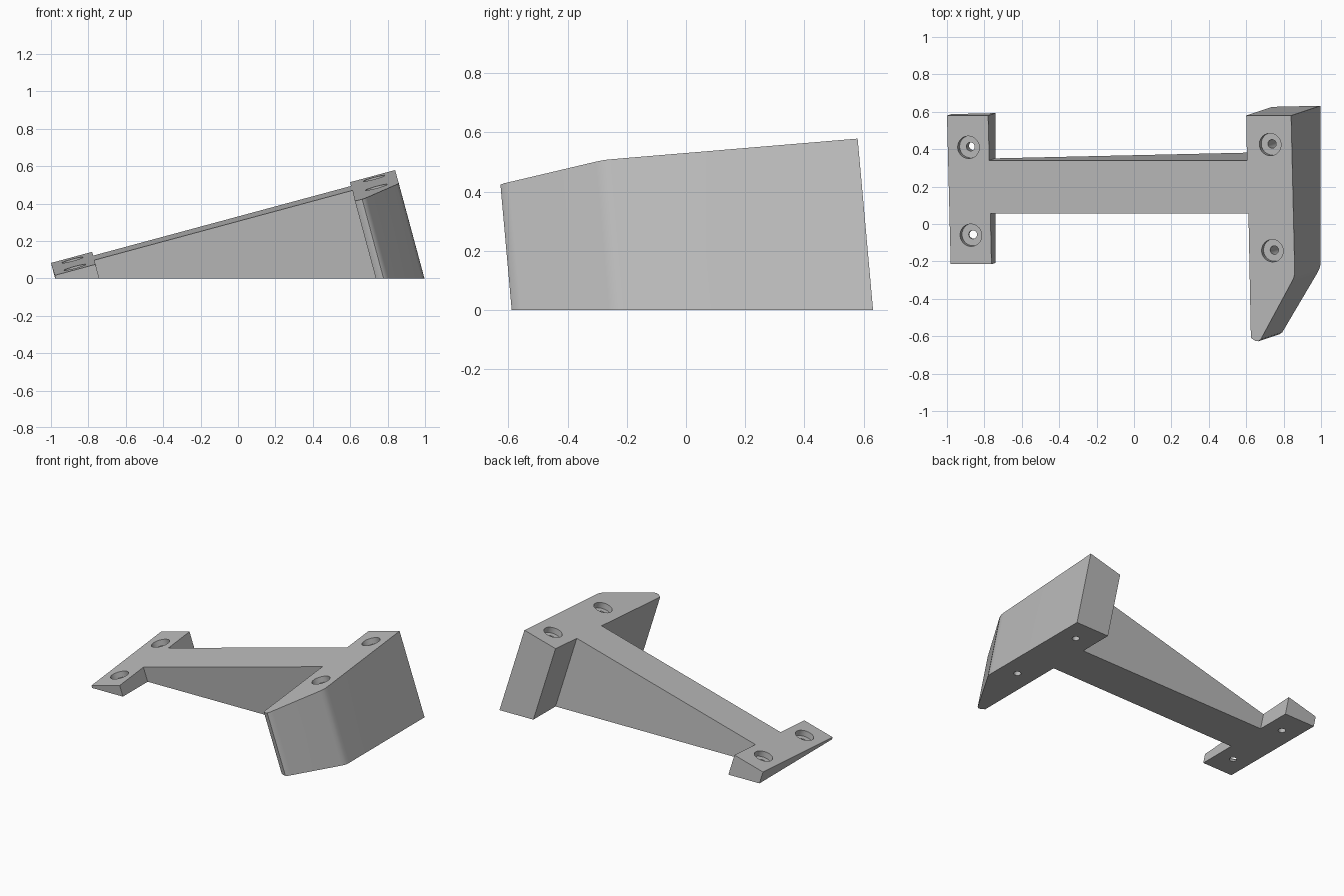
import bpy, bmesh
from mathutils import Vector

cube = bpy.data.objects.get("Cube")
if cube:
    bpy.data.objects.remove(cube, do_unlink=True)

grey = bpy.data.materials.new("plain_grey")
grey.use_nodes = True
colour = (0.5, 0.5, 0.5, 1)
grey.diffuse_color = colour
grey.node_tree.nodes["Principled BSDF"].inputs["Base Color"].default_value = colour

# The top is a tilted plane; every wall runs along its normal to the ground
SLOPE_X, SLOPE_Y, HEIGHT = 0.27, 0.09, 0.3
axis = Vector((-SLOPE_X, -SLOPE_Y, 1))
unit = axis.normalized()


def on_top(x, y):
    return Vector((x, y, HEIGHT + SLOPE_X * x + SLOPE_Y * y))


def make_object(name, bm):
    bmesh.ops.recalc_face_normals(bm, faces=bm.faces)
    mesh = bpy.data.meshes.new(name)
    bm.to_mesh(mesh)
    bm.free()
    mesh.materials.append(grey)
    ob = bpy.data.objects.new(name, mesh)
    bpy.context.collection.objects.link(ob)
    return ob


# Bracket outline: small end plate, bar, large end plate with angled rounded tip
outline = [
    (-1.0, 0.58), (-0.78, 0.58), (-0.774, 0.34), (0.604, 0.34),
    (0.6, 0.58), (0.84, 0.58),
    (0.859, -0.24), (0.859, -0.265), (0.855, -0.285), (0.846, -0.305),
    (0.688, -0.598), (0.678, -0.617), (0.664, -0.627), (0.648, -0.625),
    (0.625, -0.609), (0.612, 0.055),
    (-0.768, 0.055), (-0.762, -0.215), (-0.98, -0.215),
]
bm = bmesh.new()
top = [bm.verts.new(on_top(x, y)) for x, y in outline]
bottom = [bm.verts.new(v.co - axis * v.co.z) for v in top]
bm.faces.new(top)
bm.faces.new(bottom[::-1])
for i in range(len(top)):
    j = (i + 1) % len(top)
    bm.faces.new((top[i], bottom[i], bottom[j], top[j]))
bracket = make_object("wedge_bracket", bm)


# Screw holes: wide counterbore above a narrow through hole
def cut(centre, radius, depth):
    bm = bmesh.new()
    bmesh.ops.create_cone(bm, cap_ends=True, segments=32, radius1=radius,
                          radius2=radius, depth=depth + 0.1)
    turn = unit.to_track_quat('Z', 'Y')
    middle = centre + unit * (0.1 - depth) / 2
    for v in bm.verts:
        v.co = turn @ v.co + middle
    cutter = make_object("hole_cutter", bm)
    cutter.hide_render = True
    mod = bracket.modifiers.new("hole", 'BOOLEAN')
    mod.operation = 'DIFFERENCE'
    mod.solver = 'EXACT'
    mod.object = cutter
    bpy.ops.object.modifier_apply(modifier=mod.name)
    bpy.data.objects.remove(cutter, do_unlink=True)


bpy.ops.object.select_all(action='DESELECT')
bracket.select_set(True)
bpy.context.view_layer.objects.active = bracket
for x, y in [(-0.885, 0.41), (-0.872, -0.06), (0.728, 0.425), (0.74, -0.143)]:
    cut(on_top(x, y), 0.06, 0.04)
    cut(on_top(x, y), 0.023, 0.8)

bpy.ops.object.shade_smooth_by_angle(angle=0.5)
